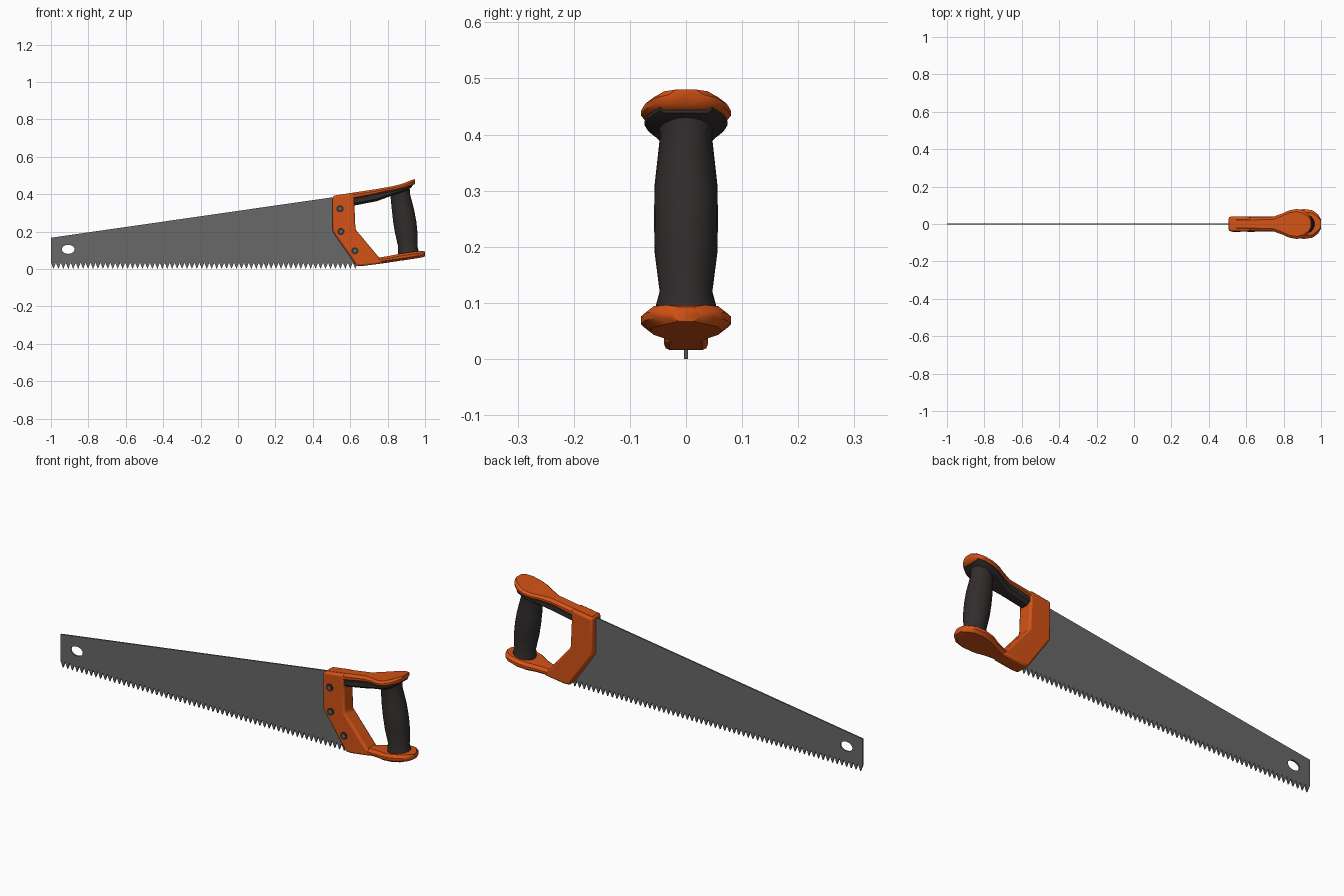
import bpy, bmesh
from math import pi, cos, sin, radians
from mathutils import Vector

if "Cube" in bpy.data.objects:
    bpy.data.objects.remove(bpy.data.objects["Cube"])


def material(name, rgb):
    m = bpy.data.materials.new(name)
    m.use_nodes = True
    m.diffuse_color = (*rgb, 1)
    bsdf = next(n for n in m.node_tree.nodes if n.type == 'BSDF_PRINCIPLED')
    bsdf.inputs["Base Color"].default_value = (*rgb, 1)
    return m


ORANGE = material("orange plastic", (0.65, 0.085, 0.008))
DARK = material("dark rubber", (0.032, 0.026, 0.026))
STEEL = material("grey steel", (0.14, 0.14, 0.14))


def finish(obj, angle=35):
    bpy.ops.object.select_all(action='DESELECT')
    obj.select_set(True)
    bpy.context.view_layer.objects.active = obj
    bpy.ops.object.shade_smooth_by_angle(angle=radians(angle))
    return obj


def mesh_object(name, bm, mat):
    bmesh.ops.recalc_face_normals(bm, faces=bm.faces[:])
    me = bpy.data.meshes.new(name)
    bm.to_mesh(me)
    bm.free()
    me.materials.append(mat)
    obj = bpy.data.objects.new(name, me)
    bpy.context.collection.objects.link(obj)
    return finish(obj)


def loft(name, rings, mat):
    """Skin a list of equal-sized point rings and cap both ends."""
    bm = bmesh.new()
    loops = [[bm.verts.new(p) for p in ring] for ring in rings]
    n = len(loops[0])
    for a, b in zip(loops, loops[1:]):
        for i in range(n):
            j = (i + 1) % n
            bm.faces.new((a[i], a[j], b[j], b[i]))
    bm.faces.new(loops[0])
    bm.faces.new(loops[-1])
    return mesh_object(name, bm, mat)


def slab_ring(x, lo, hi, w):
    """Chamfered rectangular section across the handle."""
    c = min(0.012, 0.35 * (hi - lo))
    half = [(w - 1.3 * c, lo), (w, lo + c), (w, hi - c), (w - 1.3 * c, hi)]
    pts = half + [(-y, z) for y, z in reversed(half)]
    return [Vector((x, y, z)) for y, z in pts]


def oval_ring(z, cx, rx, ry, n=24):
    return [Vector((cx + rx * cos(2 * pi * i / n), ry * sin(2 * pi * i / n), z))
            for i in range(n)]


# Toothed blade with a hanging hole, as a filled flat curve
TEETH, X0, X1 = 62, -1.0, 0.64
pitch = (X1 - X0) / TEETH
outline = [(X0, 0.167)]
for i in range(TEETH):
    outline += [(X0 + i * pitch, 0.034), (X0 + (i + 0.5) * pitch, 0)]
outline += [(X1, 0.034), (0.6, 0.36), (0.51, 0.384)]
hole = [(-0.908 + 0.034 * cos(a * pi / 12), 0.105 + 0.024 * sin(a * pi / 12))
        for a in range(24)]
curve = bpy.data.curves.new("blade", 'CURVE')
curve.dimensions = '2D'
curve.fill_mode = 'BOTH'
curve.extrude = 0.004
for pts in (outline, hole):
    sp = curve.splines.new('POLY')
    sp.points.add(len(pts) - 1)
    for p, (x, z) in zip(sp.points, pts):
        p.co = (x, z, 0, 1)
    sp.use_cyclic_u = True
curve.materials.append(STEEL)
blade = bpy.data.objects.new("blade", curve)
blade.rotation_euler.x = pi / 2
bpy.context.collection.objects.link(blade)
bpy.ops.object.select_all(action='DESELECT')
blade.select_set(True)
bpy.context.view_layer.objects.active = blade
bpy.ops.object.convert(target='MESH')
finish(bpy.context.object, 20)

# Handle body clamping the blade
profile = [(0.506, 0.391), (0.506, 0.2), (0.634, 0.016), (0.665, 0.016),
           (0.775, 0.03), (0.755, 0.06), (0.68, 0.15), (0.628, 0.212),
           (0.622, 0.35), (0.622, 0.408)]
bm = bmesh.new()
face = bm.faces.new([bm.verts.new((x, -0.039, z)) for x, z in profile])
ext = bmesh.ops.extrude_face_region(bm, geom=[face])
bmesh.ops.translate(bm, vec=(0, 0.078, 0),
                    verts=[v for v in ext["geom"] if isinstance(v, bmesh.types.BMVert)])
body = mesh_object("handle_body", bm, ORANGE)
bev = body.modifiers.new("soft_edges", 'BEVEL')
bev.width = 0.01
bev.segments = 2

# Upper and lower arms flaring into rounded guards: x, low z, high z, half width
loft("upper_arm", [slab_ring(*s) for s in (
    (0.515, 0.35, 0.393, 0.037), (0.74, 0.395, 0.427, 0.038),
    (0.79, 0.408, 0.436, 0.055), (0.83, 0.415, 0.443, 0.073),
    (0.87, 0.423, 0.453, 0.08), (0.905, 0.433, 0.466, 0.073),
    (0.932, 0.445, 0.477, 0.053), (0.945, 0.455, 0.48, 0.03))], ORANGE)
loft("lower_arm", [slab_ring(*s) for s in (
    (0.64, 0.018, 0.06, 0.037), (0.76, 0.028, 0.062, 0.038),
    (0.82, 0.037, 0.072, 0.055), (0.86, 0.043, 0.08, 0.073),
    (0.91, 0.05, 0.088, 0.08), (0.955, 0.057, 0.094, 0.073),
    (0.985, 0.062, 0.096, 0.05), (1.0, 0.067, 0.093, 0.025))], ORANGE)

# Rubber pad lining the underside of the upper arm
loft("upper_pad", [slab_ring(*s) for s in (
    (0.61, 0.337, 0.385, 0.032), (0.74, 0.362, 0.41, 0.034),
    (0.79, 0.38, 0.42, 0.05), (0.83, 0.395, 0.425, 0.067),
    (0.87, 0.408, 0.433, 0.074), (0.905, 0.422, 0.443, 0.067),
    (0.93, 0.438, 0.455, 0.046))], DARK)

# Swelling, leaning grip: z, centre x, radii
loft("grip", [oval_ring(*s) for s in (
    (0.07, 0.912, 0.056, 0.055), (0.098, 0.91, 0.055, 0.053),
    (0.12, 0.908, 0.052, 0.047), (0.19, 0.9, 0.06, 0.056),
    (0.25, 0.892, 0.062, 0.057), (0.31, 0.883, 0.06, 0.056),
    (0.4, 0.867, 0.053, 0.046), (0.43, 0.862, 0.056, 0.055))], DARK)

# Screws on the front face
for i, (x, z) in enumerate(((0.545, 0.322), (0.55, 0.2), (0.625, 0.097))):
    for part, r, y, sides, mat in (("screw_head", 0.019, -0.042, 16, DARK),
                                   ("screw_socket", 0.01, -0.043, 6, STEEL)):
        bm = bmesh.new()
        bmesh.ops.create_cone(bm, cap_ends=True, segments=sides,
                              radius1=r, radius2=r, depth=0.012)
        screw = mesh_object(f"{part}_{i + 1}", bm, mat)
        screw.rotation_euler.x = pi / 2
        screw.location = (x, y + 0.006, z)
